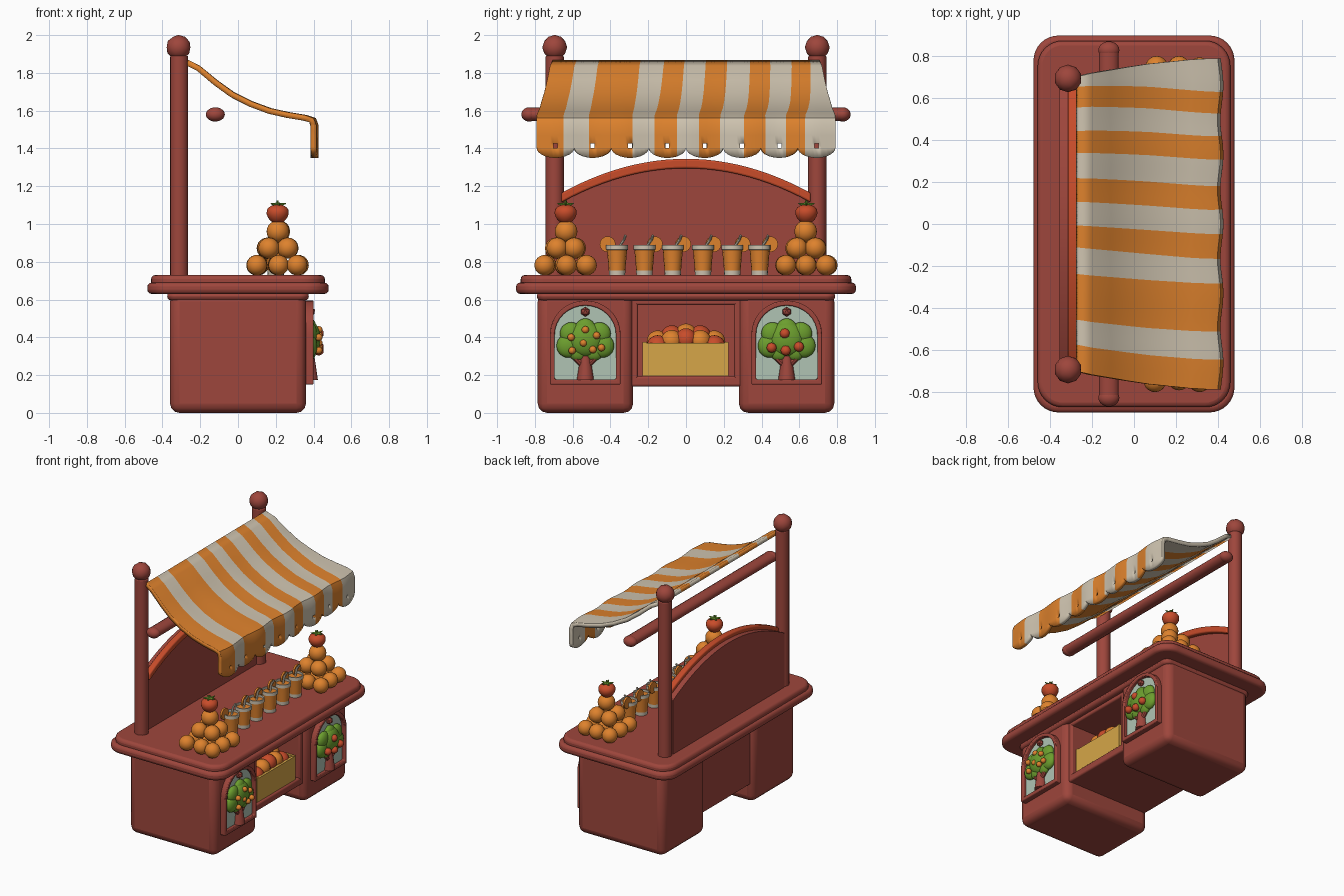
import bpy, bmesh, math, random
from mathutils import Matrix, Vector

if "Cube" in bpy.data.objects:
    bpy.data.objects.remove(bpy.data.objects["Cube"])

random.seed(4)


def mat(name, r, g, b):
    m = bpy.data.materials.new(name)
    lin = [((c / 255 + 0.055) / 1.055) ** 2.4 for c in (r, g, b)]
    m.diffuse_color = (*lin, 1)
    m.use_nodes = True
    m.node_tree.nodes["Principled BSDF"].inputs["Base Color"].default_value = m.diffuse_color
    return m


WOOD = mat("red_wood", 158, 70, 60)
ORANGE = mat("orange", 222, 130, 45)
CREAM = mat("cream", 207, 196, 176)
RED = mat("warm_red", 200, 76, 42)
GREEN = mat("leaf_green", 108, 158, 46)
PALE = mat("pale_green", 176, 196, 180)
YELLOW = mat("crate_yellow", 214, 166, 72)


def finish(bm, name, mats, angle=40, bevel=0, seg=3):
    me = bpy.data.meshes.new(name)
    bmesh.ops.recalc_face_normals(bm, faces=bm.faces)
    bm.to_mesh(me)
    bm.free()
    ob = bpy.data.objects.new(name, me)
    bpy.context.collection.objects.link(ob)
    for m in mats:
        me.materials.append(m)
    if bevel:
        mod = ob.modifiers.new("bevel", "BEVEL")
        mod.width, mod.segments = bevel, seg
        mod.limit_method, mod.angle_limit = "ANGLE", math.radians(35)
    bpy.ops.object.select_all(action="DESELECT")
    ob.select_set(True)
    bpy.context.view_layer.objects.active = ob
    bpy.ops.object.shade_smooth_by_angle(angle=math.radians(angle))
    return ob


def add_box(bm, x0, x1, y0, y1, z0, z1):
    m = Matrix.Translation(((x0 + x1) / 2, (y0 + y1) / 2, (z0 + z1) / 2))
    bmesh.ops.create_cube(bm, size=1, matrix=m @ Matrix.Diagonal((x1 - x0, y1 - y0, z1 - z0, 1)))


def box(name, m, *dims, bevel=0.0):
    bm = bmesh.new()
    add_box(bm, *dims)
    return finish(bm, name, [m], bevel=bevel)


def add_ball(bm, loc, r, scale=(1, 1, 1), sub=3):
    mx = Matrix.Translation(loc) @ Matrix.Diagonal((*scale, 1))
    return bmesh.ops.create_icosphere(bm, subdivisions=sub, radius=r, matrix=mx)["verts"]


def add_rod(bm, a, b, r1, r2=None, seg=14):
    a, b = Vector(a), Vector(b)
    q = (b - a).to_track_quat("Z", "Y").to_matrix().to_4x4()
    return bmesh.ops.create_cone(bm, cap_ends=True, segments=seg, radius1=r1, radius2=r1 if r2 is None else r2,
                                 depth=(b - a).length, matrix=Matrix.Translation((a + b) / 2) @ q)["verts"]


def prism(bm, pts, axis, lo, hi):
    """Extrude an outline along x (points are y,z) or z (points are x,y)."""
    at = (lambda p, t: (t, *p)) if axis == "x" else (lambda p, t: (*p, t))
    a = [bm.verts.new(at(p, lo)) for p in pts]
    b = [bm.verts.new(at(p, hi)) for p in pts]
    bm.faces.new(a)
    bm.faces.new(b)
    for i in range(len(a)):
        j = (i + 1) % len(a)
        bm.faces.new((a[i], a[j], b[j], b[i]))


def round_rect(hx, hy, r, n=8):
    pts = []
    for k, (sx, sy) in enumerate(((1, 1), (-1, 1), (-1, -1), (1, -1))):
        for i in range(n + 1):
            t = math.pi / 2 * (k + i / n)
            pts.append((sx * (hx - r) + r * math.cos(t), sy * (hy - r) + r * math.sin(t)))
    return pts


# Counter top in two rounded layers, with a moulding below
for name, hx, hy, z0, z1 in (("counter_edge", 0.48, 0.90, 0.63, 0.69), ("counter_top", 0.46, 0.875, 0.67, 0.73),
                             ("counter_moulding", 0.375, 0.79, 0.595, 0.64)):
    bm = bmesh.new()
    prism(bm, round_rect(hx, hy, 0.12 if hx > 0.4 else 0.05), "z", z0, z1)
    finish(bm, name, [WOOD], bevel=0.022)

# Two pedestals and the open shelf between them
for side, s in (("left", -1), ("right", 1)):
    y = sorted((s * 0.28, s * 0.785))
    box(side + "_pedestal", WOOD, -0.36, 0.36, *y, 0, 0.64, bevel=0.05)
box("shelf_back", WOOD, -0.33, -0.02, -0.30, 0.30, 0.14, 0.64)
box("shelf_floor", WOOD, -0.33, 0.335, -0.30, 0.30, 0.14, 0.195, bevel=0.012)
box("shelf_head", WOOD, -0.05, 0.335, -0.30, 0.30, 0.57, 0.64, bevel=0.012)
for s in (-1, 1):
    box("shelf_cheek", WOOD, -0.05, 0.335, *sorted((s * 0.255, s * 0.31)), 0.16, 0.62, bevel=0.01)

# Posts with round finials
for s in (-1, 1):
    bm = bmesh.new()
    add_rod(bm, (-0.312, s * 0.695, 0.71), (-0.312, s * 0.695, 1.89), 0.048, seg=16)
    add_ball(bm, (-0.315, s * 0.695, 1.935), 0.066, sub=2)
    finish(bm, "post", [WOOD], bevel=0.006)

# Cross bar with rounded ends
bm = bmesh.new()
add_rod(bm, (0, -0.83, 0), (0, 0.83, 0), 0.04)
for s in (-1, 1):
    add_ball(bm, (0, s * 0.83, 0), 0.042)
bmesh.ops.transform(bm, verts=bm.verts, matrix=Matrix.Translation((-0.12, 0, 1.58)) @ Matrix.Diagonal((1.2, 1, 0.9, 1)))
finish(bm, "cross_bar", [WOOD])

# Arched back board with a warm trim band
arc = lambda y, top: top - 0.17 * (y / 0.64) ** 2
ys = [-0.66 + 1.32 * i / 24 for i in range(25)]
bm = bmesh.new()
prism(bm, [(-0.66, 0.71), (0.66, 0.71)] + [(y, arc(y, 1.315)) for y in reversed(ys)], "x", -0.355, -0.30)
finish(bm, "back_board", [WOOD])
bm = bmesh.new()
prism(bm, [(y, arc(y, 1.295)) for y in ys] + [(y, arc(y, 1.345)) for y in reversed(ys)], "x", -0.315, -0.268)
finish(bm, "back_trim", [RED], bevel=0.01)

# Awning: stripes drift slightly from the valance to the ridge
front_u = [-1, -.82, -.65, -.36, -.21, -.06, .085, .23, .39, .53, .67, .80, 1]
back_u = [-1, -.82, -.65, -.34, -.16, -.01, .15, .31, .48, .63, .79, .93, 1]
slope = [(-0.27, 1.855, .705), (-.21, 1.825, .72), (-.12, 1.75, .735), (-.03, 1.685, .75), (.07, 1.635, .765),
         (.17, 1.598, .775), (.27, 1.576, .785), (.355, 1.562, .79), (.395, 1.55, .79), (.405, 1.52, .79)]
drop = [1.47, 1.427, 1.403, 0]
cols = set(front_u)
for k in range(8):
    for o in (-1, -.97, -.9, -.75, -.5, -.25, -.11, .11, .25, .5, .75, .9, .97, 1):
        cols.add(round(-0.875 + k * 0.25 + o * 0.125, 4))
cols = sorted(cols)


def band(u):
    return max(i for i in range(12) if u >= front_u[i])


def column(u):
    i = band(u)
    f = (u - front_u[i]) / (front_u[i + 1] - front_u[i])
    ub = back_u[i] + f * (back_u[i + 1] - back_u[i])
    v = ((u + 1) * 4 % 1) * 2 - 1
    low = 1.405 - 0.055 * math.sqrt(max(0, 1 - v * v))
    pts = []
    for x, z, w in slope:
        t = min(1, (x + 0.27) / 0.6)
        pts.append((x + 0.007 * t * math.cos(u * 15), w * (ub + (u - ub) * t), z))
    for z in drop:
        pts.append((0.405 + 0.007 * math.cos(u * 15), 0.79 * u, max(z, low + (0.004 if z else 0))))
    return pts


bm = bmesh.new()
grid = [[bm.verts.new(p) for p in column(u)] for u in cols]
for a, b, u0, u1 in zip(grid, grid[1:], cols, cols[1:]):
    mid = (u0 + u1) / 2
    hole = abs(((mid + 1) * 4 % 1) - 0.5) < 0.06
    for r in range(len(a) - 1):
        if hole and r == len(slope) + 1:
            continue
        f = bm.faces.new((a[r], a[r + 1], b[r + 1], b[r]))
        f.material_index = band(mid) % 2
awning = finish(bm, "awning", [ORANGE, CREAM], angle=50)
sol = awning.modifiers.new("thickness", "SOLIDIFY")
sol.thickness, sol.offset = 0.03, 0


# Arched signs with a fruit tree
def arch(hw, z0, z1, cy):
    rise = hw * 0.95
    top = [(cy + hw * math.cos(math.pi * i / 16), z1 - rise + rise * math.sin(math.pi * i / 16)) for i in range(17)]
    return [(cy - hw, z0), (cy + hw, z0)] + top


for s in (-1, 1):
    cy = s * 0.533
    bm = bmesh.new()
    rings = [[bm.verts.new((x, *p)) for p in arch(hw, z0, z1, cy)] for x, hw, z0, z1 in (
        (0.34, .187, .15, .595), (0.40, .187, .15, .595), (0.40, .162, .178, .568), (0.34, .162, .178, .568))]
    for k in range(4):
        a, b = rings[k], rings[(k + 1) % 4]
        for i in range(len(a)):
            j = (i + 1) % len(a)
            bm.faces.new((a[i], a[j], b[j], b[i]))
    finish(bm, "sign_frame", [WOOD], bevel=0.006, seg=2)
    bm = bmesh.new()
    prism(bm, arch(0.165, 0.17, 0.57, cy), "x", 0.368, 0.374)
    finish(bm, "sign_panel", [PALE])
    # Trunk with branches, and a small hanging knob
    bm = bmesh.new()
    add_rod(bm, (0.38, cy, 0.175), (0.38, cy, 0.30), 0.045, 0.026, 10)
    for d in (-1, 1):
        add_rod(bm, (0.385, cy, 0.24), (0.385, cy + d * 0.06, 0.30), 0.016, seg=8)
    add_ball(bm, (0.385, cy, 0.535), 0.026, sub=1)
    finish(bm, "tree_trunk", [WOOD])
    # Foliage of overlapping blobs
    bm = bmesh.new()
    for y, z, r in ((0, .39, .095), (-.09, .355, .063), (.09, .355, .063), (-.075, .42, .06), (.075, .42, .06),
                    (0, .445, .055), (-.04, .325, .05), (.045, .325, .05)):
        add_ball(bm, (0.385, cy + y, z), r, (0.55, 1, 1))
    finish(bm, "tree_foliage", [GREEN])
    bm = bmesh.new()
    if s < 0:
        spots = [(-.075, .40), (.06, .41), (-.01, .37), (.085, .345), (-.07, .33), (.04, .335), (.0, .44)]
    else:
        spots = [(-.08, .345), (-.01, .42), (.065, .35), (-.005, .33)]
    for y, z in spots:
        add_ball(bm, (0.428, cy + y, z), 0.02 if s < 0 else 0.027, sub=2)
    finish(bm, "tree_fruit", [ORANGE if s < 0 else RED])

# Crate filled with fruit
bm = bmesh.new()
for d in ((0.30, 0.32, -.23, .225, .195, .37), (0.02, 0.04, -.23, .225, .195, .37), (0.02, 0.32, -.23, -.21, .195, .375),
          (0.02, 0.32, .205, .225, .195, .375), (0.02, 0.32, -.23, .225, .195, .30)):
    add_box(bm, *d)
finish(bm, "crate", [YELLOW])
for name, m, k in (("crate_oranges", ORANGE, 0), ("crate_red_fruit", RED, 1)):
    bm = bmesh.new()
    n = 0
    for x in (0.09, 0.17, 0.25):
        for y in (-.15, -.075, 0, .075, .15):
            n += 1
            if n % 2 == k:
                add_ball(bm, (x, y, 0.35 + 0.065 * (1 - (y / 0.2) ** 2) - (0.025 if x > 0.2 else 0)), 0.058)
    finish(bm, name, [m])

# Fruit pyramids topped by a red fruit with leaves
for s in (-1, 1):
    cx, cy = 0.21, s * 0.637
    bm = bmesh.new()
    for n, step, z, r in ((3, .107, .782, .054), (2, .1, .872, .056), (1, 0, .96, .06)):
        for i in range(n):
            for j in range(n):
                jx, jy = random.uniform(-.006, .006), random.uniform(-.006, .006)
                add_ball(bm, (cx + (i - (n - 1) / 2) * step + jx, cy + (j - (n - 1) / 2) * step + jy, z), r)
    finish(bm, "orange_pyramid", [ORANGE])
    bm = bmesh.new()
    for v in add_ball(bm, (cx, cy, 1.052), 0.058, (1, 1, 0.9)):
        k = 1 + (v.co.z - 1.052) * 3.5
        v.co.x, v.co.y = cx + (v.co.x - cx) * k, cy + (v.co.y - cy) * k
    finish(bm, "top_fruit", [RED])
    bm = bmesh.new()
    add_rod(bm, (cx, cy, 1.09), (cx, cy, 1.125), 0.006, seg=6)
    for i in range(5):
        a = i * math.tau / 5
        add_rod(bm, (cx, cy, 1.10), (cx + 0.045 * math.cos(a), cy + 0.045 * math.sin(a), 1.108), 0.014, 0.002, 5)
    finish(bm, "fruit_leaves", [GREEN])

# Juice cups with straws and orange slices
for i, y in enumerate((-.365, -.22, -.07, .09, .245, .39)):
    x = 0.2
    bm = bmesh.new()
    prof = [(0, .73), (.043, .73), (.044, .755), (.053, .862), (.058, .864), (.058, .888), (.05, .888), (.05, .872), (0, .872)]
    vs = [bm.verts.new((x + r, y, z)) for r, z in prof]
    es = [bm.edges.new(p) for p in zip(vs, vs[1:])]
    bmesh.ops.spin(bm, geom=vs + es, cent=(x, y, 0), axis=(0, 0, 1), angle=math.tau, steps=16)
    bmesh.ops.remove_doubles(bm, verts=bm.verts, dist=1e-4)
    for f in bm.faces:
        z, c = f.calc_center_median().z, f.calc_center_median()
        inner = math.hypot(c.x - x, c.y - y) < 0.045 and z > 0.87
        f.material_index = 1 if (0.76 < z < 0.862 or inner) else 0
    finish(bm, "juice_cup", [CREAM, ORANGE], angle=30)
    bm = bmesh.new()
    add_rod(bm, (x, y, 0.86), (x - 0.01, y + 0.035, 0.915), 0.007, seg=8)
    add_rod(bm, (x - 0.01, y + 0.035, 0.912), (x + 0.005, y + 0.045, 0.94), 0.007, seg=8)
    finish(bm, "straw", [CREAM])
    bm = bmesh.new()
    sy = y + (-0.05 if i == 0 else 0.055)
    add_rod(bm, (x - 0.03, sy, 0.893), (x - 0.016, sy, 0.893), 0.042, seg=16)
    finish(bm, "orange_slice", [ORANGE])
